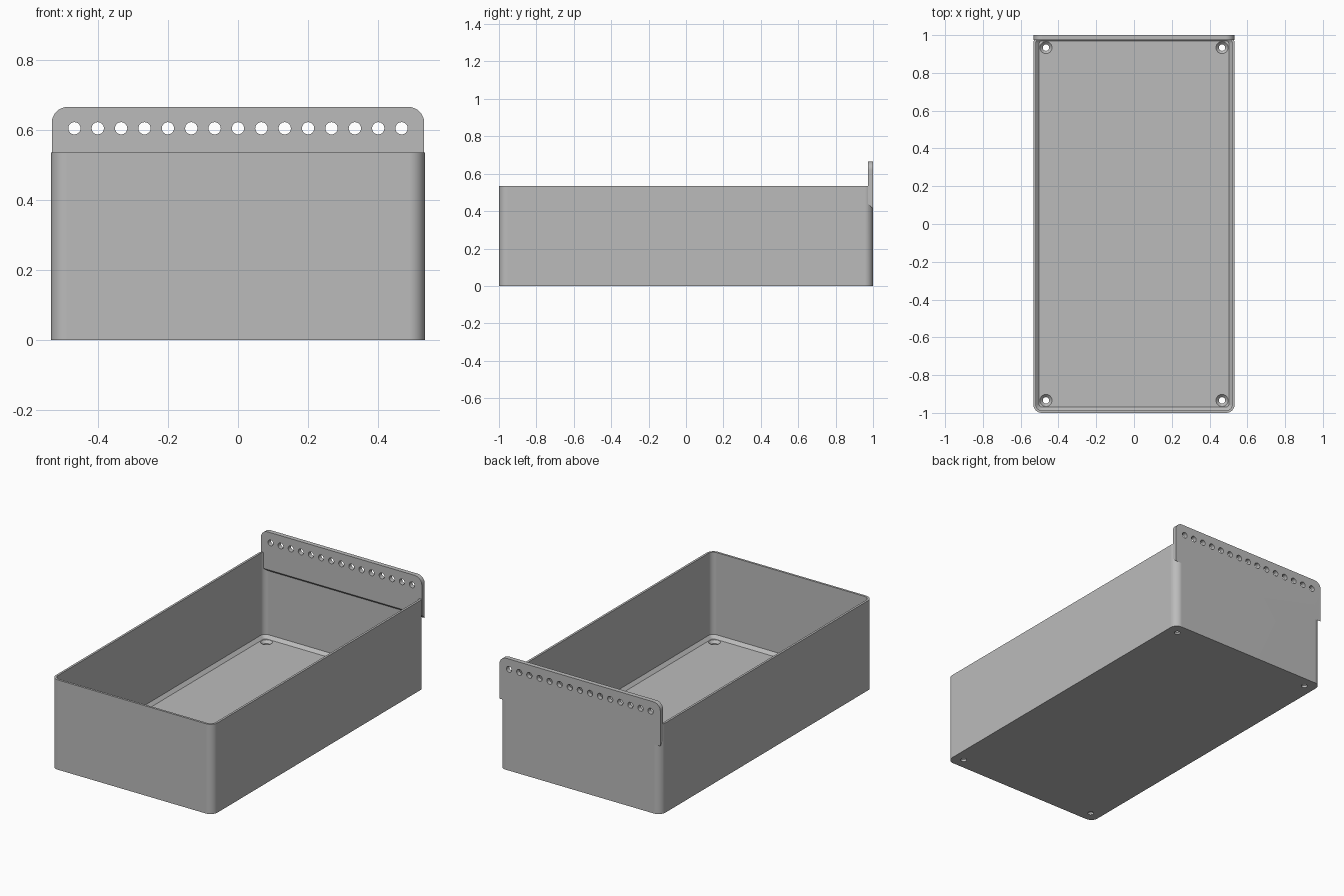
import bpy, bmesh, math
from mathutils import Matrix

cube = bpy.data.objects.get("Cube")
if cube:
    bpy.data.objects.remove(cube, do_unlink=True)

HALF_W, HALF_L, HEIGHT = 0.533, 1.0, 0.535
WALL, FLOOR, CORNER = 0.013, 0.027, 0.045

grey = bpy.data.materials.new("plain grey")
grey.use_nodes = True
grey.diffuse_color = (0.5, 0.5, 0.5, 1)
grey.node_tree.nodes["Principled BSDF"].inputs["Base Color"].default_value = (0.5, 0.5, 0.5, 1)


def make_object(name, bm):
    bmesh.ops.recalc_face_normals(bm, faces=bm.faces)
    mesh = bpy.data.meshes.new(name)
    bm.to_mesh(mesh)
    bm.free()
    mesh.materials.append(grey)
    obj = bpy.data.objects.new(name, mesh)
    bpy.context.collection.objects.link(obj)
    return obj


def arc(cx, cy, r, start, steps=8):
    """Quarter circle of points, counter-clockwise."""
    angles = [start + math.pi / 2 * i / steps for i in range(steps + 1)]
    return [(cx + r * math.cos(a), cy + r * math.sin(a)) for a in angles]


def rounded_rect(inset):
    r = CORNER - inset
    x, y = HALF_W - CORNER, HALF_L - CORNER
    signs = [(1, 1), (-1, 1), (-1, -1), (1, -1)]
    return [p for i, (sx, sy) in enumerate(signs)
            for p in arc(sx * x, sy * y, r, i * math.pi / 2)]


def loft(name, loops):
    """Bridge equal-length point loops and cap both ends."""
    bm = bmesh.new()
    rings = [[bm.verts.new(p) for p in loop] for loop in loops]
    n = len(rings[0])
    for a, b in zip(rings, rings[1:]):
        for i in range(n):
            j = (i + 1) % n
            bm.faces.new((a[i], a[j], b[j], b[i]))
    bm.faces.new(rings[0][::-1])
    bm.faces.new(rings[-1])
    return make_object(name, bm)


def boolean(target, tool, operation):
    mod = target.modifiers.new("join", 'BOOLEAN')
    mod.operation, mod.object, mod.solver = operation, tool, 'EXACT'
    bpy.context.view_layer.objects.active = target
    bpy.ops.object.modifier_apply(modifier=mod.name)
    bpy.data.objects.remove(tool, do_unlink=True)


# Open box with a bevelled edge around the inside of the floor
sections = [(0, 0), (0, HEIGHT), (WALL, HEIGHT),
            (WALL, FLOOR + 0.018), (WALL + 0.018, FLOOR)]
tray = loft("tray_box", [[(x, y, z) for x, y in rounded_rect(inset)]
                         for inset, z in sections])

# Hanging plate on the back, with rounded top corners and sloped underside
half, top, r = 0.531, 0.665, 0.045
outline = arc(half - r, top - r, r, 0) + arc(r - half, top - r, r, math.pi / 2)


def plate_loop(y, bottom):
    return [(x, y, z) for x, z in outline + [(-half, bottom), (half, bottom)]]


plate = loft("hanging_plate", [plate_loop(0.973, 0.44), plate_loop(1.0, 0.413)])
boolean(tray, plate, 'UNION')

# Row of hanging holes
bm = bmesh.new()
for i in range(15):
    place = Matrix.Translation(((i - 7) / 15, 0.99, 0.604)) @ Matrix.Rotation(math.pi / 2, 4, 'X')
    bmesh.ops.create_cone(bm, cap_ends=True, segments=24, radius1=0.0175,
                          radius2=0.0175, depth=0.1, matrix=place)
boolean(tray, make_object("hanging_hole_cutter", bm), 'DIFFERENCE')


# Countersunk screw holes in the floor corners
def circle(cx, cy, radius, z):
    turn = math.tau / 32
    return [(cx + radius * math.cos(i * turn), cy + radius * math.sin(i * turn), z)
            for i in range(32)]


for sx in (-1, 1):
    for sy in (-1, 1):
        x, y = sx * 0.466, sy * 0.934
        steps = [(0.017, -0.02), (0.017, 0.012), (0.032, FLOOR), (0.032, 0.04)]
        cutter = loft("screw_hole_cutter", [circle(x, y, rad, z) for rad, z in steps])
        boolean(tray, cutter, 'DIFFERENCE')

# Smooth rounded corners while flat walls stay flat
bpy.ops.object.select_all(action='DESELECT')
tray.select_set(True)
bpy.context.view_layer.objects.active = tray
bpy.ops.object.shade_smooth_by_angle(angle=math.radians(30))
weighted = tray.modifiers.new("flat_walls", 'WEIGHTED_NORMAL')
weighted.keep_sharp = True
